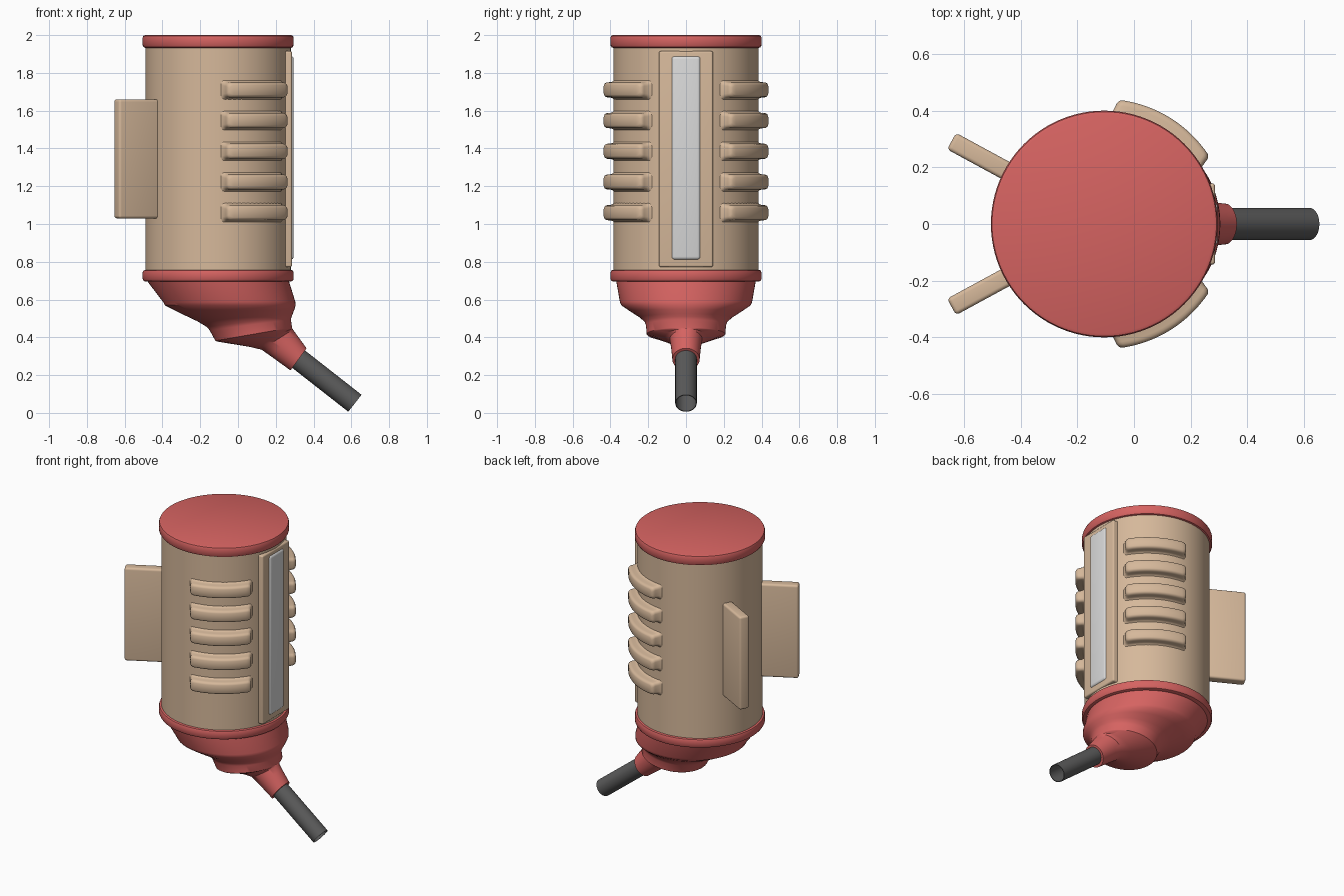
import bpy, bmesh, math
from mathutils import Vector

if "Cube" in bpy.data.objects:
    bpy.data.objects.remove(bpy.data.objects["Cube"])

CX = -0.105  # x of the bottle axis


def material(name, rgb):
    m = bpy.data.materials.new(name)
    m.diffuse_color = (*rgb, 1)
    m.use_nodes = True
    m.node_tree.nodes["Principled BSDF"].inputs["Base Color"].default_value = m.diffuse_color
    return m


RED = material("coral red", (0.67, 0.125, 0.12))
TAN = material("tan", (0.67, 0.48, 0.325))
WHITE = material("light grey", (0.70, 0.70, 0.70))
DARK = material("dark grey", (0.105, 0.105, 0.105))


def finish(bm, name, mat, angle=35):
    bmesh.ops.recalc_face_normals(bm, faces=bm.faces[:])
    me = bpy.data.meshes.new(name)
    bm.to_mesh(me)
    bm.free()
    ob = bpy.data.objects.new(name, me)
    bpy.context.collection.objects.link(ob)
    me.materials.append(mat)
    bpy.ops.object.select_all(action='DESELECT')
    ob.select_set(True)
    bpy.context.view_layer.objects.active = ob
    bpy.ops.object.shade_smooth_by_angle(angle=math.radians(angle))
    return ob


def loft(name, rings, mat, n=64):
    """Skin elliptical rings given as (centre, half axis u, half axis v)."""
    bm = bmesh.new()
    loops = []
    for c, u, v in rings:
        loops.append([bm.verts.new(c + u * math.cos(t) + v * math.sin(t))
                      for t in (2 * math.pi * i / n for i in range(n))])
    for a, b in zip(loops, loops[1:]):
        for i in range(n):
            j = (i + 1) % n
            bm.faces.new((a[i], a[j], b[j], b[i]))
    bm.faces.new(loops[0])
    bm.faces.new(loops[-1])
    return finish(bm, name, mat)


def lathe(name, profile, mat):
    """Turn (radius, z) points about the bottle axis."""
    return loft(name, [(Vector((CX, 0, z)), Vector((r, 0, 0)), Vector((0, r, 0)))
                       for r, z in profile], mat, 96)


def box(name, lo, hi, mat, bevel, turn=0):
    """Rounded box in bottle-axis coordinates, turned about the axis."""
    lo, hi = Vector(lo), Vector(hi)
    bm = bmesh.new()
    bmesh.ops.create_cube(bm, size=1)
    for v in bm.verts:
        v.co = (lo + hi) / 2 + v.co * (hi - lo)
    bmesh.ops.bevel(bm, geom=bm.edges[:], offset=bevel, segments=4,
                    profile=0.5, affect='EDGES')
    ob = finish(bm, name, mat)
    ob.location.x = CX
    ob.rotation_euler.z = math.radians(turn)
    return ob


def rib(name, side, z0):
    """Raised grip wrapped round the body, with flared foot and soft crown."""
    # (extra angle in degrees, extra half height, radius) from foot to crown
    layers = [(5, .016, .380), (3, .005, .389), (1.5, .001, .402), (.4, 0, .42),
              (0, -.002, .428), (-.7, -.006, .436), (-2, -.015, .441)]
    bm = bmesh.new()
    rows = []
    for da, dz, r in layers:
        half, h, ca, cz = 26 + da, .040 + dz, 3, .02
        right = [(half - ca + ca * math.sin(t), h - cz + cz * math.cos(t))
                 for t in (math.pi / 8 * k for k in range(5))]
        mid = [(-half + ca + (half - ca) * 2 * k / 14, h) for k in range(1, 14)]
        spine = [(-a, z) for a, z in reversed(right)] + mid + right
        top, bot = [], []
        for a, z in spine:
            t = math.radians(58 + a)
            x, y = CX + r * math.cos(t), side * r * math.sin(t)
            top.append(bm.verts.new((x, y, z0 + z)))
            bot.append(bm.verts.new((x, y, z0 - z)))
        rows.append((top, bot))
    for (t0, b0), (t1, b1) in zip(rows, rows[1:]):
        l0, l1 = t0 + b0[::-1], t1 + b1[::-1]
        for i in range(len(l0)):
            j = (i + 1) % len(l0)
            bm.faces.new((l0[i], l0[j], l1[j], l1[i]))
    for t, b in (rows[0], rows[-1]):
        for i in range(len(t) - 1):
            bm.faces.new((t[i], t[i + 1], b[i + 1], b[i]))
    finish(bm, name, TAN, 50)


# bottle body and the two rims
lathe("bottle_body", [(.385, .72), (.385, 1.96)], TAN)


def rim(name, z0, z1):
    lathe(name, [(.385, z0), (.394, z0 + .004), (.4, z0 + .014),
                 (.4, z1 - .014), (.396, z1 - .004), (.386, z1)], RED)


rim("top_cap", 1.932, 2.0)
rim("lower_collar", .695, .757)

# slanted funnel: (left x, left z, right x, right z, half width in y)
sections = [(-.485, .71, .268, .71, .372), (-.475, .69, .272, .69, .368),
            (-.395, .585, .303, .59, .350), (-.388, .57, .305, .57, .343),
            (-.31, .53, .299, .548, .298), (-.215, .485, .29, .525, .243),
            (-.165, .455, .284, .51, .219), (-.15, .437, .28, .495, .212),
            (-.12, .382, .286, .452, .208), (-.112, .378, .286, .448, .202),
            (.06, .350, .288, .446, .112), (.124, .335, .291, .441, .086),
            (.17, .303, .312, .412, .080), (.278, .225, .363, .342, .072)]
rings = []
for x0, z0, x1, z1, w in sections:
    a, b = Vector((x0, 0, z0)), Vector((x1, 0, z1))
    rings.append(((a + b) / 2, (b - a) / 2, Vector((0, w, 0))))
loft("funnel_and_spout", rings, RED)

# hollow drinking tube
start, end = Vector((.315, 0, .289)), Vector((.619, 0, .051))
d = (end - start).normalized()
side = Vector((-d.z, 0, d.x))
loft("drinking_tube", [(p, side * r, Vector((0, r, 0))) for p, r in
                       ((start, .057), (end, .057), (end, .053), (start + d * .02, .053))],
     DARK, 32)

# level window and its frame
box("window_frame", (.30, -.143, .772), (.391, .143, 1.915), TAN, .010)
box("level_window", (.34, -.078, .81), (.400, .078, 1.89), WHITE, .018)

# grip ribs and rear mounting fins on both sides
for s, label in ((-1, "front"), (1, "back")):
    for k in range(5):
        rib(f"grip_rib_{label}_{k + 1}", s, 1.06 + k * .1625)
    box(f"mount_fin_{label}", (.34, -.033, 1.03), (.613, .033, 1.66), TAN, .014, s * 151.5)
